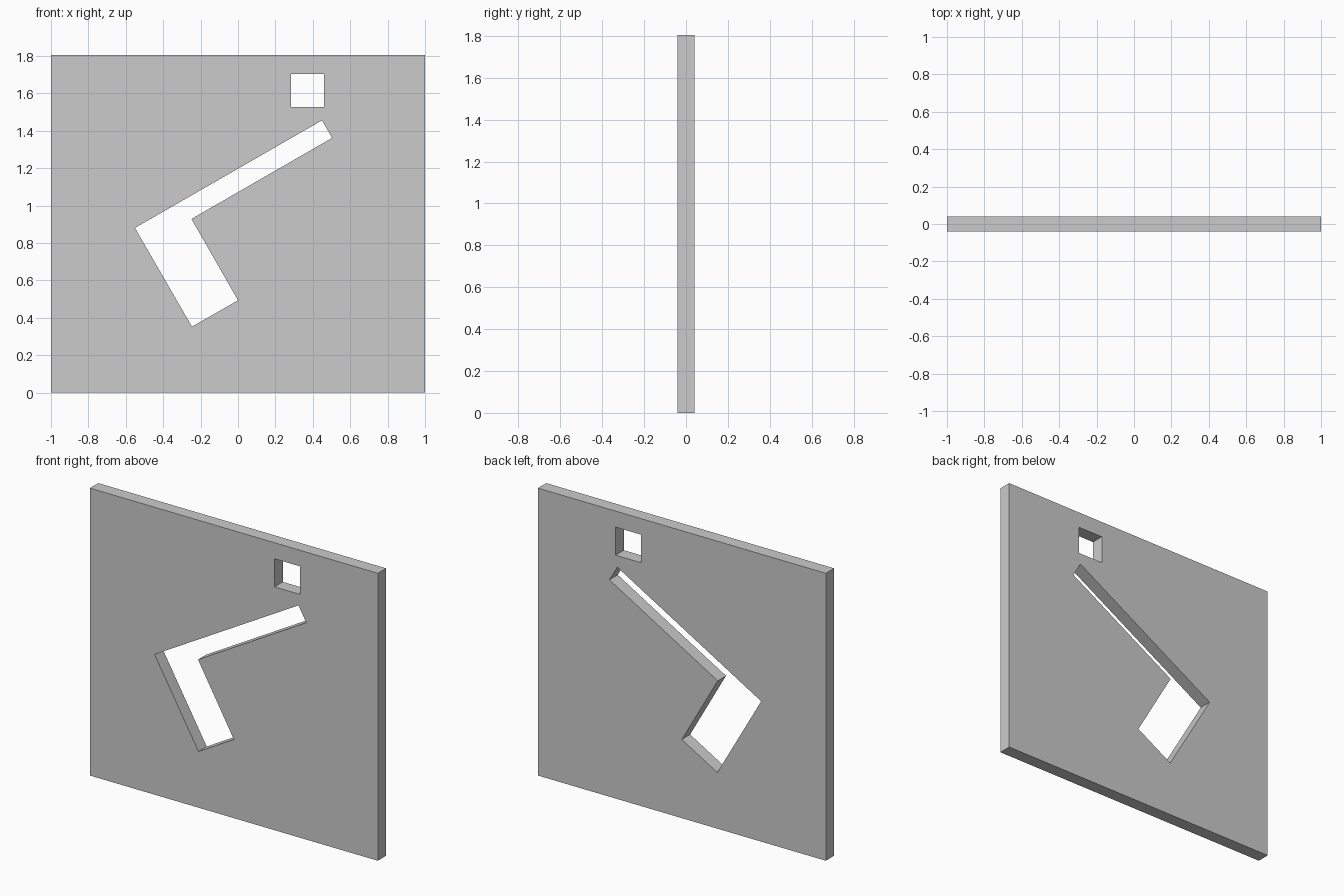
import bpy, math

if "Cube" in bpy.data.objects:
    bpy.data.objects.remove(bpy.data.objects["Cube"])

HEIGHT = 1.805
THICKNESS = 0.082

# Outlines in the x-z plane: the panel edge, then the openings cut through it
panel_edge = [(-1, 0), (1, 0), (1, HEIGHT), (-1, HEIGHT)]
square_hole = [(0.283, 1.528), (0.46, 1.528), (0.46, 1.704), (0.283, 1.704)]
bent_slot = [(0.449, 1.456), (0.503, 1.362), (-0.249, 0.929),
             (0.0, 0.494), (-0.246, 0.353), (-0.551, 0.881)]

curve = bpy.data.curves.new("panel", 'CURVE')
curve.dimensions = '2D'
curve.fill_mode = 'BOTH'
curve.extrude = THICKNESS / 2


def add_outline(points):
    spline = curve.splines.new('POLY')
    spline.points.add(len(points) - 1)
    for p, (x, z) in zip(spline.points, points):
        p.co = (x, z, 0, 1)
    spline.use_cyclic_u = True
    spline.use_smooth = False


for outline in (panel_edge, square_hole, bent_slot):
    add_outline(outline)

# Upright panel with its openings, turned into a welded mesh
panel = bpy.data.objects.new("panel", curve)
bpy.context.collection.objects.link(panel)
panel.rotation_euler.x = math.radians(90)
panel.select_set(True)
bpy.context.view_layer.objects.active = panel
bpy.ops.object.convert(target='MESH')
panel = bpy.context.object
panel.name = "panel"
bpy.ops.object.transform_apply(location=False, rotation=True, scale=False)
bpy.ops.object.mode_set(mode='EDIT')
bpy.ops.mesh.select_all(action='SELECT')
bpy.ops.mesh.remove_doubles(threshold=0.0001)
bpy.ops.mesh.normals_make_consistent(inside=False)
bpy.ops.object.mode_set(mode='OBJECT')
bpy.ops.object.shade_flat()
